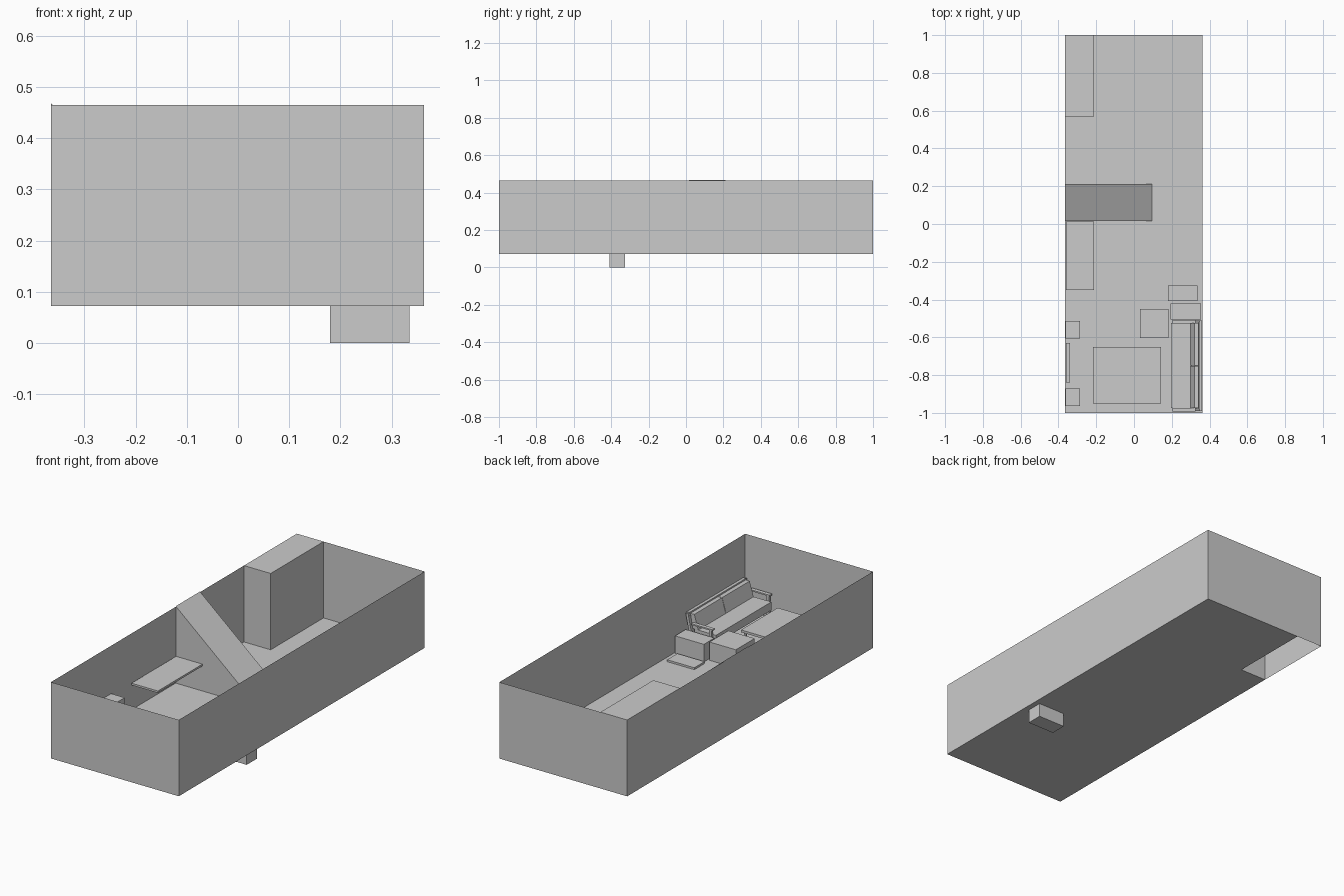
import bpy

if "Cube" in bpy.data.objects:
    bpy.data.objects.remove(bpy.data.objects["Cube"])

X0, X1, Y0, Y1 = -0.365, 0.363, -1.0, 1.0
FLOOR, TOP = 0.072, 0.465
HX, HY = -0.213, 0.57          # inner corner of the boxed-in opening


def mesh_object(name, verts, faces):
    mesh = bpy.data.meshes.new(name)
    mesh.from_pydata(verts, [], faces)
    obj = bpy.data.objects.new(name, mesh)
    bpy.context.collection.objects.link(obj)
    return obj


def box(name, x, y, z):
    verts = [(a, b, c) for c in z for b in y for a in x]
    return mesh_object(name, verts, [(0, 2, 3, 1), (4, 5, 7, 6), (0, 1, 5, 4),
                                     (2, 6, 7, 3), (0, 4, 6, 2), (1, 3, 7, 5)])


def prism(name, profile, y):
    # extrude an x-z profile along y
    n = len(profile)
    verts = [(px, b, pz) for b in y for px, pz in profile]
    faces = [tuple(range(n)), tuple(range(2 * n - 1, n - 1, -1))]
    faces += [((i + 1) % n, i, n + i, n + (i + 1) % n) for i in range(n)]
    return mesh_object(name, verts, faces)


def sheet_walls(name, path, closed):
    # thin upright walls following a floor-plan path
    n = len(path)
    verts = [(x, y, z) for z in (FLOOR, TOP) for x, y in path]
    faces = [(i, (i + 1) % n, n + (i + 1) % n, n + i)
             for i in range(n if closed else n - 1)]
    return mesh_object(name, verts, faces)


# Room shell: open top, floor with a corner cut out
sheet_walls("room_walls", [(X0, Y0), (X1, Y0), (X1, Y1), (X0, Y1)], True)
mesh_object("room_floor",
            [(X0, Y0, FLOOR), (X1, Y0, FLOOR), (X1, HY, FLOOR), (X0, HY, FLOOR),
             (HX, HY, FLOOR), (X1, Y1, FLOOR), (HX, Y1, FLOOR)],
            [(0, 1, 2, 4, 3), (4, 2, 5, 6)])

# Boxed-in corner, open below
sheet_walls("corner_shaft", [(X0, HY), (HX, HY), (HX, Y1)], False)
mesh_object("shaft_top", [(X0, HY, TOP), (HX, HY, TOP), (HX, Y1, TOP), (X0, Y1, TOP)],
            [(0, 1, 2, 3)])

# Stair ramp against the left wall
prism("stair_ramp", [(X0, FLOOR), (0.095, FLOOR), (0.095, 0.078), (X0, 0.468)], (0.015, 0.212))

# Left wall furniture
box("wall_desk", (-0.361, -0.211), (-0.35, 0.012), (0.202, 0.212))
for i, y in enumerate((-0.56, -0.917)):
    box(f"speaker_{i}", (-0.363, -0.286), (y - 0.047, y + 0.047), (FLOOR, 0.22))
box("wall_screen", (-0.361, -0.339), (-0.84, -0.63), (0.095, 0.215))

# Low table with legs
box("table_top", (-0.217, 0.143), (-0.95, -0.652), (0.15, 0.162))
for i, x in enumerate((-0.207, 0.123)):
    for j, y in enumerate((-0.94, -0.672)):
        box(f"table_leg_{i}{j}", (x, x + 0.01), (y, y + 0.01), (FLOOR, 0.15))

# Boxes near the sofa, and the block that passes under the floor
box("footstool", (0.032, 0.182), (-0.604, -0.451), (FLOOR, 0.166))
box("side_cabinet", (0.192, 0.356), (-0.506, -0.42), (FLOOR, 0.163))
box("floor_block", (0.18, 0.335), (-0.408, -0.325), (0.0, 0.082))

# Sofa: seat, two leaning back cushions, back frame
box("sofa_seat", (0.197, 0.32), (-0.975, -0.525), (0.125, 0.168))
for i, y in enumerate((-0.975, -0.749)):
    prism(f"back_cushion_{i}", [(0.298, 0.168), (0.33, 0.168), (0.342, 0.243), (0.32, 0.243)],
          (y, y + 0.224))
prism("sofa_back_frame", [(0.325, 0.11), (0.337, 0.11), (0.36, 0.248), (0.345, 0.248)],
      (-0.98, -0.52))

# Sofa arms: rail, front and back posts, lower rail on each end
for i, y in enumerate((-0.983, -0.517)):
    box(f"arm_rail_{i}", (0.205, 0.325), (y - 0.01, y + 0.01), (0.194, 0.201))
    box(f"arm_front_post_{i}", (0.212, 0.226), (y - 0.006, y + 0.006), (FLOOR, 0.194))
    prism(f"arm_back_post_{i}", [(0.31, FLOOR), (0.324, FLOOR), (0.36, 0.245), (0.346, 0.245)],
          (y - 0.006, y + 0.006))
    box(f"arm_low_rail_{i}", (0.212, 0.325), (y - 0.004, y + 0.004), (0.112, 0.126))
